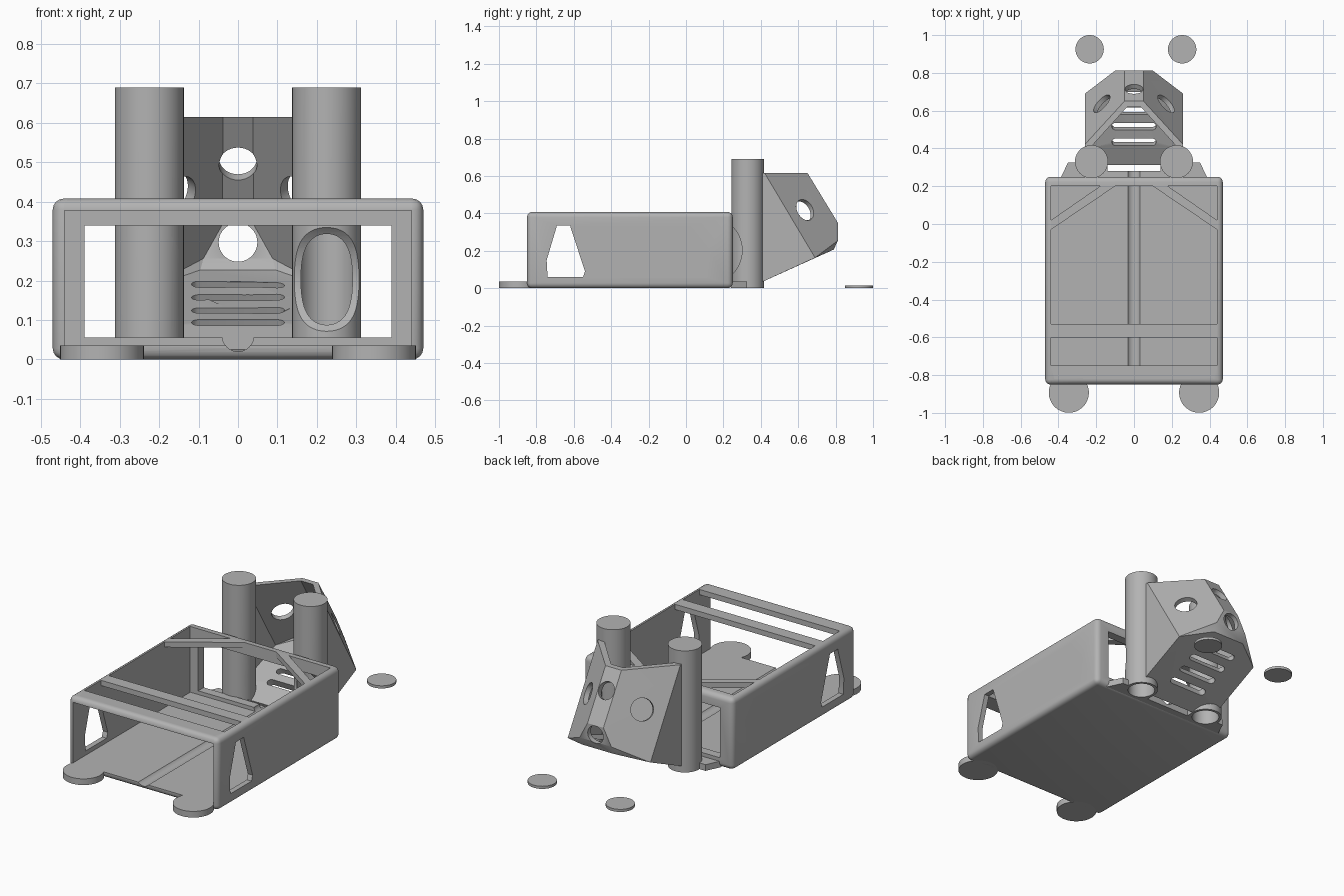
import bpy, bmesh
from math import cos, sin, pi, atan2
from mathutils import Matrix, Vector

if "Cube" in bpy.data.objects:
    bpy.data.objects.remove(bpy.data.objects["Cube"])

grey = bpy.data.materials.new("plain grey")
grey.use_nodes = True
grey.diffuse_color = (0.45, 0.45, 0.45, 1)
grey.node_tree.nodes["Principled BSDF"].inputs["Base Color"].default_value = (0.45, 0.45, 0.45, 1)


def add(name, bm):
    me = bpy.data.meshes.new(name)
    bm.to_mesh(me)
    bm.free()
    me.materials.append(grey)
    ob = bpy.data.objects.new(name, me)
    bpy.context.collection.objects.link(ob)
    return ob


def prism(name, pts, depth, mat):
    """Extrude a 2D outline by depth, centred on its plane."""
    bm = bmesh.new()
    face = bm.faces.new([bm.verts.new((x, y, -depth / 2)) for x, y in pts])
    ext = bmesh.ops.extrude_face_region(bm, geom=[face])["geom"]
    bmesh.ops.translate(bm, verts=[v for v in ext if isinstance(v, bmesh.types.BMVert)], vec=(0, 0, depth))
    bmesh.ops.recalc_face_normals(bm, faces=bm.faces)
    bm.transform(mat)
    bmesh.ops.recalc_face_normals(bm, faces=bm.faces)
    return add(name, bm)


def frame(loc, axis):
    """Placement whose local z points along axis."""
    return Matrix.Translation(loc) @ Vector(axis).to_track_quat("Z", "Y").to_matrix().to_4x4()


def rod(name, loc, r, depth, axis=(0, 0, 1), n=64):
    return prism(name, [(r * cos(2 * pi * i / n), r * sin(2 * pi * i / n)) for i in range(n)], depth, frame(loc, axis))


def box(name, lo, hi):
    pts = [(lo[0], lo[1]), (hi[0], lo[1]), (hi[0], hi[1]), (lo[0], hi[1])]
    return prism(name, pts, hi[2] - lo[2], Matrix.Translation((0, 0, (lo[2] + hi[2]) / 2)))


def capsule(half, r, n=8):
    right = [(half - r + r * cos(a), r * sin(a)) for a in [pi * (i / n - 0.5) for i in range(n + 1)]]
    return right + [(-x, -y) for x, y in right]


def apply_mods(ob):
    bpy.context.view_layer.update()
    dg = bpy.context.evaluated_depsgraph_get()
    me = bpy.data.meshes.new_from_object(ob.evaluated_get(dg))
    ob.modifiers.clear()
    ob.data = me


def boolean(ob, others, op="DIFFERENCE"):
    for c in others:
        m = ob.modifiers.new("bool", "BOOLEAN")
        m.object, m.operation, m.solver = c, op, "EXACT"
    apply_mods(ob)
    for c in others:
        bpy.data.objects.remove(c)


def bores():
    return [rod("bore", (s * 0.225, 0.33, 0.4), 0.072, 1.2) for s in (-1, 1)]


# Rounded tray frame
tray = box("tray_frame", (-0.47, -0.85, 0), (0.47, 0.25, 0.408))
bev = tray.modifiers.new("round", "BEVEL")
bev.width, bev.segments = 0.028, 4
apply_mods(tray)
side_view = Matrix(((0, 0, 1, 0), (1, 0, 0, 0), (0, 1, 0, 0), (0, 0, 0, 1)))
front_window = [(-0.69, 0.335), (-0.62, 0.335), (-0.54, 0.09), (-0.55, 0.06), (-0.74, 0.06), (-0.745, 0.15)]
rear_window = [(-0.37, 0.335), (0.02, 0.335), (0.12, 0.21), (0.1, 0.06), (-0.43, 0.06), (-0.445, 0.11)]
up = Matrix.Translation((0, 0, 0.4))
cuts = [
    box("interior", (-0.44, -1, 0.035), (0.44, 0.2, 0.378)),
    box("rear_opening", (-0.39, 0.1, 0.056), (0.39, 0.4, 0.34)),
    box("front_top_slot", (-0.44, -0.75, 0.3), (0.44, -0.6, 0.5)),
    prism("main_top_opening", [(-0.44, -0.53), (0.44, -0.53), (0.44, -0.03), (0.1, 0.2), (-0.1, 0.2), (-0.44, -0.03)], 0.2, up),
    prism("windows_front", front_window, 2, side_view),
    prism("windows_rear", rear_window, 2, side_view),
    rod("cable_groove", (0, -0.3, 0.06), 0.04, 1.4, (0, 1, 0)),
]
for s in (-1, 1):
    cuts.append(prism("corner_opening", [(s * 0.44, 0.2), (s * 0.18, 0.2), (s * 0.44, 0.02)], 0.2, up))
    cuts.append(rod("notch", (s * 0.345, -0.893, 0.335), 0.106, 0.6))
    cuts.append(rod("eye_hole", (s * 0.345, -0.893, 0), 0.07, 0.2))
boolean(tray, cuts)


# Mounting eyes and loose spacer rings
def ring(name, x, y, r_out, r_in, h):
    ob = rod(name, (x, y, h / 2), r_out, h)
    boolean(ob, [rod("hole", (x, y, 0), r_in, 1)])
    return ob


parts = [tray]
for side, s in (("right", -1), ("left", 1)):
    parts.append(ring(side + "_front_eye", s * 0.345, -0.893, 0.106, 0.07, 0.035))
    parts.append(ring(side + "_spacer_ring", s * 0.245 + 0.01, 0.925, 0.075, 0.05, 0.015))
    # Upright tube with a scooped front
    tube = ring(side + "_tube", s * 0.225, 0.33, 0.0875, 0.072, 0.69)
    boolean(tube, [rod("scoop", (s * 0.225, 0.12, 0.203), 0.18, 0.4, (1, 0, 0), 96)])
    parts.append(tube)

# Foot plate joining the tubes to the tray
half = [(0.39, 0.24), (0.35, 0.325), (0.14, 0.325), (0.14, 0.28)]
foot = prism("foot_plate", half + [(-x, y) for x, y in reversed(half)], 0.035, Matrix.Translation((0, 0, 0.0175)))
boolean(foot, bores() + [rod("groove", (0, 0.3, 0.06), 0.04, 0.4, (0, 1, 0))])
parts.append(foot)

# Faceted sensor hood, open to the front and top
corners = dict(a=(0.05, 0.634, 0.642), b=(0.05, 0.812, 0.35), c=(0.1, 0.812, 0.255), d=(0.1, 0.79, 0.207),
               e=(0.26, 0.69, 0.163), f=(0.26, 0.405, 0.642), g=(0.26, 0.41, 0.035), h=(0.14, 0.325, 0.0))
bm = bmesh.new()
L = {k: bm.verts.new(v) for k, v in corners.items()}
R = {k: bm.verts.new((-v[0], v[1], v[2])) for k, v in corners.items()}
for p, q in ("ab", "bc", "cd"):
    bm.faces.new([L[p], R[p], R[q], L[q]])
bm.faces.new([L[k] for k in "ghd"[:2]] + [R[k] for k in "hged"] + [L["d"], L["e"]])
for V in (L, R):
    for loop in ("abcef", "cde", "feg"):
        bm.faces.new([V[k] for k in loop])
bmesh.ops.recalc_face_normals(bm, faces=bm.faces)
bm.faces.ensure_lookup_table()
if bm.faces[0].normal.y < 0:
    bmesh.ops.reverse_faces(bm, faces=bm.faces)
hood = add("sensor_hood", bm)
sol = hood.modifiers.new("wall", "SOLIDIFY")
sol.thickness, sol.offset, sol.use_even_offset = 0.028, -1, True
apply_mods(hood)
tilt = atan2(0.457, 1)
cuts = bores() + [
    box("top_trim", (-1, 0, 0.615), (1, 1.5, 1)),
    box("base_trim", (-1, 0, -1), (1, 1.5, 0)),
    rod("upper_hole", (0, 0.713, 0.51), 0.048, 0.2, (0, 0.856, 0.517)),
    rod("lower_hole", (0, 0.81, 0.297), 0.049, 0.2, (0, 1, 0)),
]
for i in range(4):
    y = 0.45 + 0.08 * i
    place = Matrix.Translation((0, y, 0.04 + 0.457 * (y - 0.41))) @ Matrix.Rotation(tilt, 4, "X")
    cuts.append(prism("vent", capsule(0.118, 0.02), 0.12, place))
upright = Matrix(((0, 0, 1, 0), (0, 1, 0, 0), (1, 0, 0, 0), (0, 0, 0, 1)))
for s in (-1, 1):
    cuts.append(rod("side_hole", (s * 0.172, 0.638, 0.42), 0.06, 0.2, (s * 0.683, 0.627, 0.378)))
    cuts.append(prism("side_slot", capsule(0.12, 0.025), 0.1, Matrix.Translation((s * 0.26, 0.47, 0.315)) @ upright))
boolean(hood, cuts)
parts.append(hood)

# Smooth the round surfaces, keep the edges sharp
for ob in bpy.context.selected_objects:
    ob.select_set(False)
for ob in parts:
    ob.select_set(True)
    bpy.context.view_layer.objects.active = ob
bpy.ops.object.shade_smooth_by_angle(angle=0.5)
